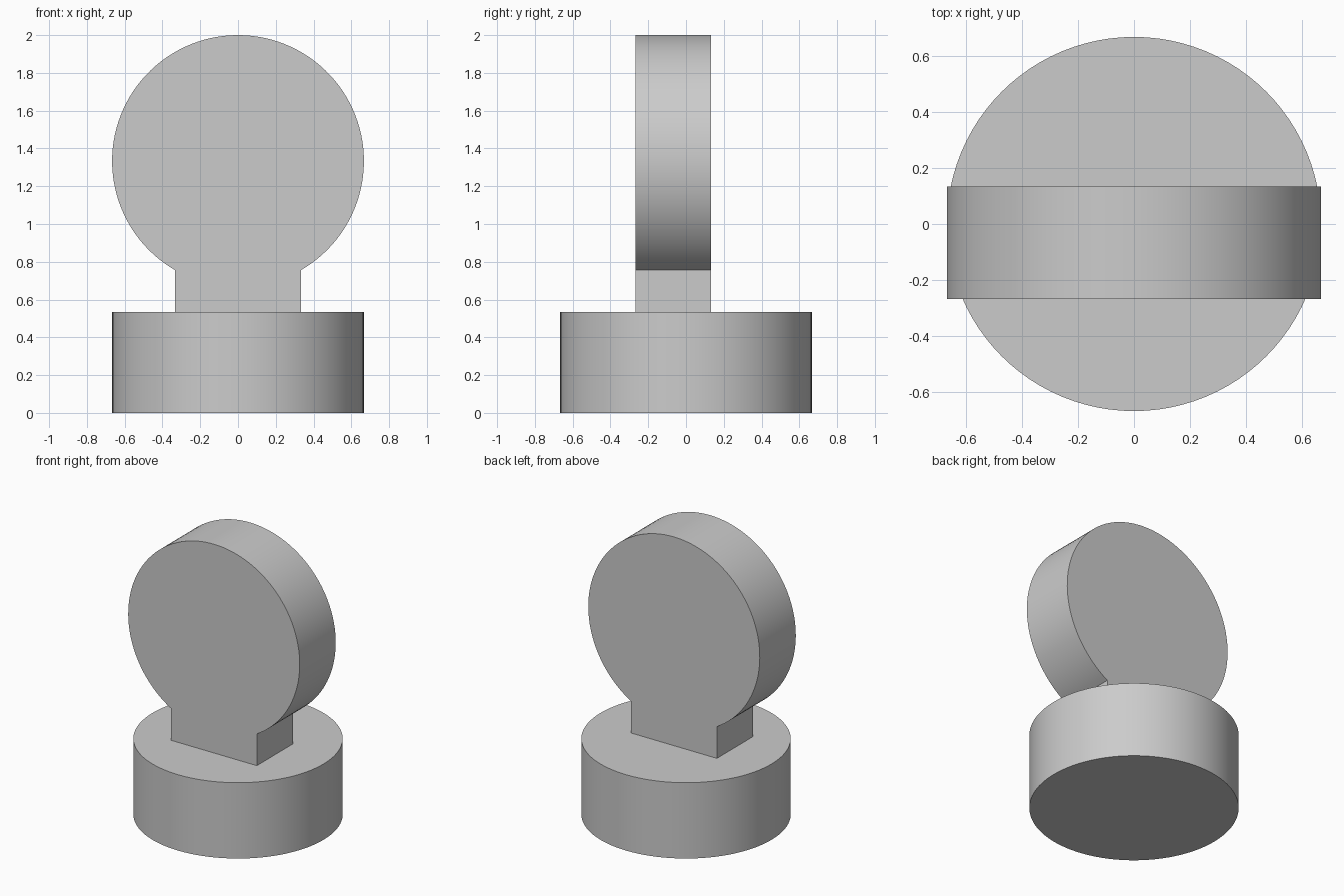
import bpy, bmesh
from math import sin, cos, radians, pi

if "Cube" in bpy.data.objects:
    bpy.data.objects.remove(bpy.data.objects["Cube"], do_unlink=True)

R = 2 / 3            # radius shared by the base and the upright disc
BASE_H = 0.533
GREY = (0.6, 0.6, 0.6, 1)

grey = bpy.data.materials.new("plain grey")
grey.use_nodes = True
grey.diffuse_color = GREY
grey.node_tree.nodes["Principled BSDF"].inputs["Base Color"].default_value = GREY


def extrude_profile(name, points, offset):
    """Fill a closed outline and extrude it along offset, with smooth curved sides."""
    bm = bmesh.new()
    face = bm.faces.new([bm.verts.new(p) for p in points])
    result = bmesh.ops.extrude_face_region(bm, geom=[face], use_keep_orig=True)
    moved = [v for v in result["geom"] if isinstance(v, bmesh.types.BMVert)]
    bmesh.ops.translate(bm, verts=moved, vec=offset)
    bmesh.ops.recalc_face_normals(bm, faces=bm.faces)
    mesh = bpy.data.meshes.new(name)
    bm.to_mesh(mesh)
    bm.free()
    mesh.materials.append(grey)
    obj = bpy.data.objects.new(name, mesh)
    bpy.context.collection.objects.link(obj)
    bpy.ops.object.select_all(action="DESELECT")
    obj.select_set(True)
    bpy.context.view_layer.objects.active = obj
    bpy.ops.object.shade_smooth_by_angle(angle=radians(30))
    return obj


# Round base
N = 96
circle = [(R * cos(2 * pi * i / N), R * sin(2 * pi * i / N), 0) for i in range(N)]
extrude_profile("round_base", circle, (0, 0, BASE_H))

# Upright disc with its neck: an arc closed by a straight-sided foot
FRONT, THICK, CENTRE = -0.267, 0.4, 2 - R
start, sweep = radians(-60), radians(300)
arc = [start + sweep * i / N for i in range(N + 1)]
outline = [(R * cos(a), FRONT, CENTRE + R * sin(a)) for a in arc]
outline += [(-R / 2, FRONT, BASE_H), (R / 2, FRONT, BASE_H)]
extrude_profile("disc_and_neck", outline, (0, THICK, 0))
